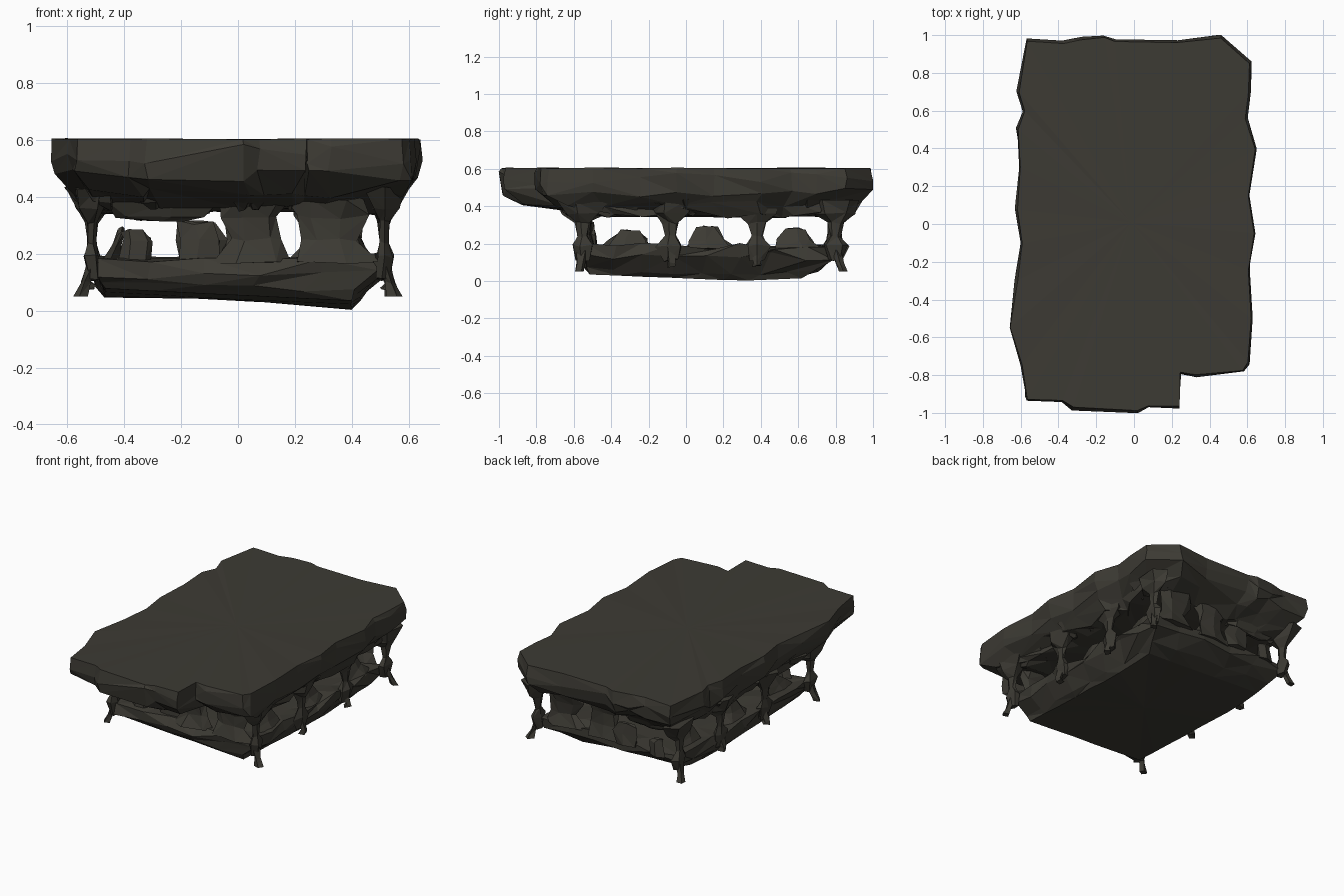
import bpy, bmesh, math, random
from mathutils import Vector

if "Cube" in bpy.data.objects:
    bpy.data.objects.remove(bpy.data.objects["Cube"])

random.seed(4)
stone = bpy.data.materials.new("dark olive stone")
stone.diffuse_color = (0.046, 0.043, 0.034, 1)
stone.use_nodes = True
stone.node_tree.nodes["Principled BSDF"].inputs["Base Color"].default_value = stone.diffuse_color


def loft(name, rings):
    """Skin closed rings of equal length, fan both ends shut, flat triangles."""
    bm = bmesh.new()
    loops = [[bm.verts.new(p) for p in r] for r in rings]
    n = len(loops[0])
    for a, b in zip(loops, loops[1:]):
        for i in range(n):
            j = (i + 1) % n
            quad = [a[i], a[j], b[j], b[i]]
            k = random.randint(0, 1)
            bm.faces.new([quad[k], quad[k + 1], quad[k + 2]])
            bm.faces.new([quad[k], quad[k + 2], quad[(k + 3) % 4]])
    for loop in (loops[0], loops[-1]):
        mid = bm.verts.new(sum((v.co for v in loop), Vector()) / n)
        for i in range(n):
            bm.faces.new([loop[i], loop[(i + 1) % n], mid])
    bmesh.ops.recalc_face_normals(bm, faces=bm.faces)
    me = bpy.data.meshes.new(name)
    bm.to_mesh(me)
    bm.free()
    me.materials.append(stone)
    ob = bpy.data.objects.new(name, me)
    bpy.context.collection.objects.link(ob)
    return ob


def jit(a):
    return random.uniform(-a, a)


# Broken outline of the top slab, with the chipped front right corner
outline = [(-.57, -.935), (-.38, -.94), (-.33, -.985), (.02, -1), (.08, -.97),
           (.24, -.98), (.245, -.79), (.33, -.81), (.58, -.78), (.61, -.74),
           (.63, -.5), (.61, -.25), (.64, -.05), (.61, .15), (.65, .4),
           (.6, .56), (.62, .7), (.62, .86), (.46, 1), (.23, .97),
           (-.1, .975), (-.16, .995), (-.28, .99), (-.38, .97), (-.57, .98),
           (-.62, .7), (-.59, .6), (-.62, .5), (-.61, .3), (-.63, .08),
           (-.6, -.1), (-.63, -.3), (-.66, -.55), (-.6, -.75)]


def slab_ring(sx, sy, oy, z, j, jz):
    return [(x * sx + jit(j), y * sy + oy + jit(j), z + jit(jz)) for x, y in outline]


loft("top_slab", [
    slab_ring(.985, .988, 0, .604, .006, .003),
    slab_ring(1, 1, 0, .55, .003, .035),
    slab_ring(.985, .99, 0, .475, .015, .025),
    slab_ring(.91, .89, .02, .41, .03, .02),
    slab_ring(.84, .68, .12, .355, .025, .02),
    slab_ring(.7, .55, .12, .35, .02, .01)])


# Lower slab: rough rectangle with a tilted, slightly ridged underside
def rect_ring(x0, x1, y0, y1, zf, j, jz):
    pts = []
    corners = [(x0, y0), (x1, y0), (x1, y1), (x0, y1)]
    for k, (a, b) in enumerate(zip(corners, corners[1:] + corners[:1])):
        m = 5 if k % 2 == 0 else 8
        for i in range(m):
            t = i / m
            x, y = a[0] + (b[0] - a[0]) * t, a[1] + (b[1] - a[1]) * t
            pts.append((x + jit(j), y + jit(j), zf(x, y) + jit(jz)))
    return pts


def under(x, y):
    return max(0, .022 - .05 * x + .04 * abs(y - .3))


loft("lower_slab", [
    rect_ring(-.38, .38, -.42, .66, lambda x, y: .18, .03, .01),
    rect_ring(-.51, .50, -.55, .80, lambda x, y: .185, .025, .02),
    rect_ring(-.50, .48, -.56, .80, lambda x, y: .13, .025, .025),
    rect_ring(-.49, .42, -.54, .70, lambda x, y: under(x, y) + .03, .015, .012),
    rect_ring(-.47, .40, -.51, .62, under, .005, .001)])


def strut(name, path, sides=5):
    """Rough column through (x, y, z, rx, ry) stations."""
    start = random.random() * 6
    loft(name, [[(x + rx * math.cos(start + i * math.tau / sides) * random.uniform(.75, 1.2),
                  y + ry * math.sin(start + i * math.tau / sides) * random.uniform(.75, 1.2),
                  z + (jit(.008) if z > .06 else 0))
                 for i in range(sides)] for x, y, z, rx, ry in path])


# Side posts with flared heads; splayed feet at the corners, stubs between
for s, side in ((-1, "left"), (1, "right")):
    px = .515 * s
    for k, y in enumerate((-.55, -.08, .38, .8)):
        corner = k in (0, 3)
        oy = -.02 if k == 0 else .04 if k == 3 else 0
        strut(f"{side}_post_{k}", [
            (px, y, .43, .08, .14), (px, y, .36, .05, .11), (px, y, .31, .022, .045),
            (px, y, .24, .016, .028), (px, y, .19, .03, .07),
            (px - .01 * s, y, .11, .025, .04)], 5)
        z0 = .05 if corner else .08
        strut(f"{side}_foot_{k}", [
            (px - .01 * s, y, .17, .03, .035), (px + .02 * s, y + oy * .5, .10, .018, .022),
            (px + (.035 if corner else .01) * s, y + oy, z0, .03, .025)], 4)

# End posts, broad and irregular, on front and back
for y, end in ((-.53, "front"), (.78, "back")):
    for k, (x, w) in enumerate(((.05, .1), (.33, .105))):
        strut(f"{end}_post_{k}", [
            (x, y, .39, w * 1.4, .06), (x, y, .33, w * 1.1, .03),
            (x, y, .25, w * .95, .022), (x, y, .17, w * 1.5, .05)], 6)
    # Broken slanted plates between the end posts
    for k, (x, w, top) in enumerate(((-.13, .09, .31), (-.35, .06, .28))):
        strut(f"{end}_broken_plate_{k}", [
            (x - .02, y + .03, top, w * .7, .012), (x, y + .03, .25, w, .02),
            (x - .01, y + .03, .17, w, .03)], 5)
    # Ragged head hanging from the slab over the left half
    strut(f"{end}_hanging_head", [
        (-.27, y, .39, .22, .06), (-.26, y, .335, .16, .03),
        (-.28, y, .32, .08, .012)], 6)

# Broken shards standing between the side posts
for s, side in ((-1, "left"), (1, "right")):
    for k, (y, h) in enumerate(((-.32, .27), (.13, .29), (.6, .28))):
        strut(f"{side}_shard_{k}", [
            (.45 * s, y, .17, .035, .13), (.43 * s, y + jit(.03), .22, .02, .1),
            (.41 * s, y + jit(.05), h, .012, .05)], 5)

# Ragged chips under the rim of the top slab
for k in range(22):
    x, y = outline[(k * 34) // 22]
    f = random.uniform(.82, .87)
    px, py = x * f, y * (f - .1) + .06
    strut(f"hanging_chip_{k}", [
        (px, py, .44, .07, .09), (px * .97, py * .97, .385, .04, .055),
        (px * .93, py * .94, .355, .015, .015)], 4)
